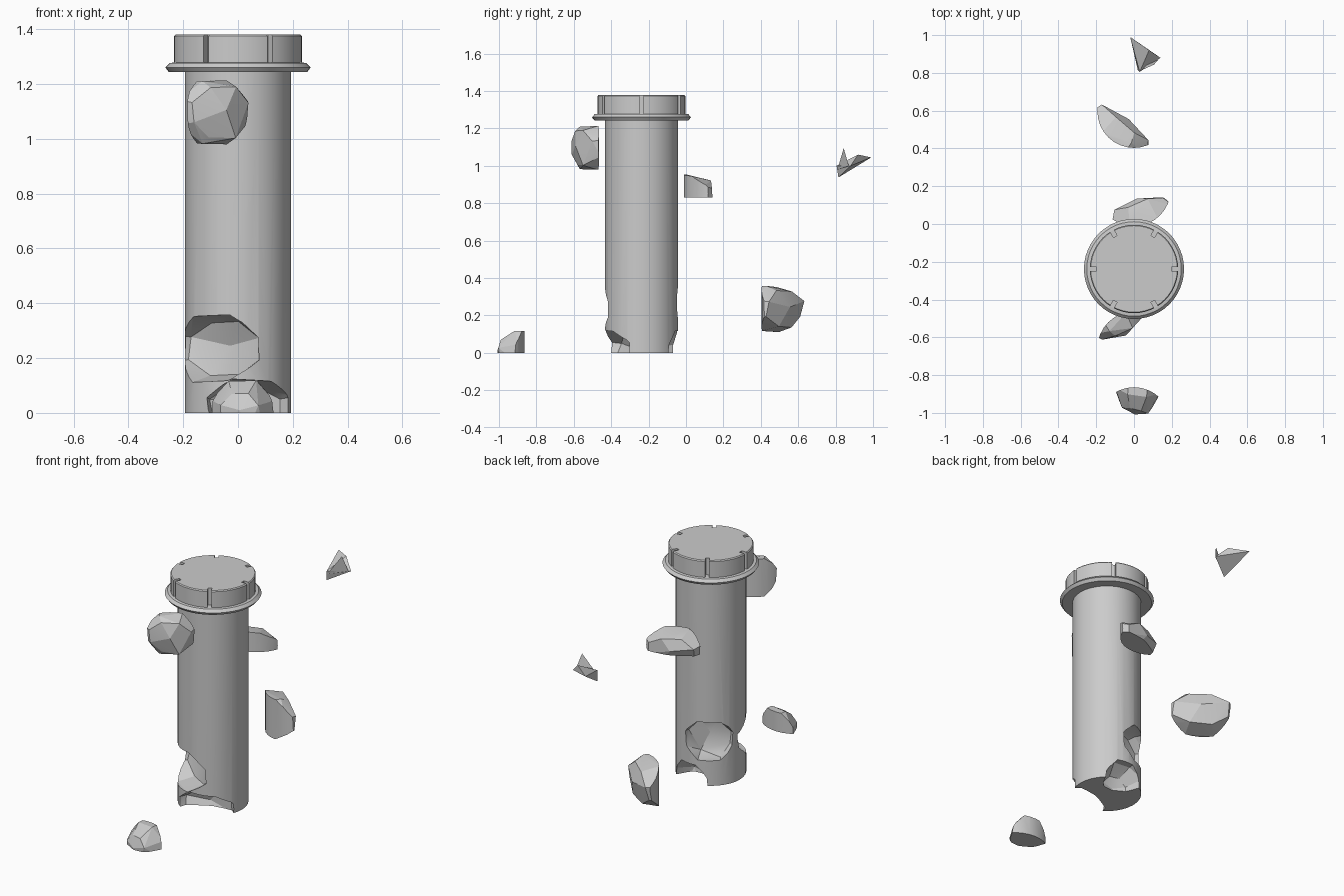
import bpy, bmesh, math, random
from mathutils import Matrix, Vector

if "Cube" in bpy.data.objects:
    bpy.data.objects.remove(bpy.data.objects["Cube"])

AXIS = Vector((0, -0.238, 0))      # column axis
R = 0.194


def link(name, bm):
    bmesh.ops.recalc_face_normals(bm, faces=bm.faces)
    me = bpy.data.meshes.new(name)
    bm.to_mesh(me)
    bm.free()
    ob = bpy.data.objects.new(name, me)
    bpy.context.collection.objects.link(ob)
    return ob


def activate(ob):
    bpy.ops.object.select_all(action='DESELECT')
    ob.select_set(True)
    bpy.context.view_layer.objects.active = ob


def lathe(name, profile, sides):
    """Closed solid turned around the column axis."""
    bm = bmesh.new()
    rings = []
    for r, z in profile:
        turn = [2 * math.pi * i / sides for i in range(sides)]
        rings.append([bm.verts.new(AXIS + Vector((r * math.cos(t), r * math.sin(t), z)))
                      for t in turn])
    for a, b in zip(rings, rings[1:]):
        for i in range(sides):
            j = (i + 1) % sides
            bm.faces.new((a[i], a[j], b[j], b[i]))
    bm.faces.new(rings[0][::-1])
    bm.faces.new(rings[-1])
    return link(name, bm)


def hull(name, pts):
    bm = bmesh.new()
    for p in pts:
        bm.verts.new(p)
    bmesh.ops.convex_hull(bm, input=bm.verts[:])
    loose = [v for v in bm.verts if not v.link_faces]
    bmesh.ops.delete(bm, geom=loose, context='VERTS')
    return link(name, bm)


def fracture(angle, z, width, height, inner, taper, seed):
    """Rough faceted plug driven radially into the column: uneven outline, tapered inner end."""
    rng = random.Random(seed)
    frame = Matrix.Translation(AXIS + Vector((0, 0, z))) @ Matrix.Rotation(math.radians(angle), 4, 'Z')
    n = 8
    pts = [Vector((inner - 0.01, 0, 0.01))]
    for i in range(n):
        t = 2 * math.pi * (i + 0.5) / n
        rough = rng.uniform(0.97, 1.12)
        for depth, scale in ((0.3, 1), (R * 0.85, 1), (inner + 0.02, taper)):
            d = depth + rng.uniform(-0.02, 0.02)
            s = scale * rough
            pts.append(Vector((d, s * width * math.cos(t), s * height * math.sin(t))))
    return hull("fracture_volume", [frame @ p for p in pts])


def boolean(ob, cutter, op):
    activate(ob)
    m = ob.modifiers.new("cut", 'BOOLEAN')
    m.operation, m.object, m.solver = op, cutter, 'EXACT'
    bpy.ops.object.modifier_apply(modifier=m.name)


def smooth(ob, deg=20):
    activate(ob)
    bpy.ops.object.shade_smooth_by_angle(angle=math.radians(deg))


def solid_column(name):
    return lathe(name, [(R, 0), (R, 1.255)], 32)


# Broken pieces: each plug is cut from the column, and the matching chunk is thrown clear
pieces = [
    ("chunk_front_left", (236, 0.235, 0.20, 0.125, 0.06, 0.8, 3), (0, 0.835, 0)),
    ("chunk_back_left", (122, 0.265, 0.15, 0.115, 0.09, 0.8, 5), (0, -0.42, 0.83)),
    ("chunk_front_base", (288, 0.02, 0.19, 0.105, 0.06, 0.75, 8), (0, 0.42, 0.83)),
    ("chunk_back_base", (84, 0.0, 0.125, 0.12, 0.06, 0.6, 11), (0, -0.82, 0)),
]
column = solid_column("column")
for name, spec, offset in pieces:
    cutter = fracture(*spec)
    cutter.hide_render = True
    boolean(column, cutter, 'DIFFERENCE')
    chunk = solid_column(name)
    boolean(chunk, cutter, 'INTERSECT')
    chunk.data.transform(Matrix.Translation(offset))
    smooth(chunk, 14)
    bpy.data.objects.remove(cutter)
smooth(column)

# Small shard with an upright splinter
hull("shard", [(-.02, .99, 1.045), (.14, .88, 1.0), (.02, .815, .938),
               (.03, .805, 1.0), (.08, .92, 1.06)])
hull("shard_splinter", [(.03, .81, .98), (.13, .87, 1.0), (.05, .84, .97), (.105, .843, 1.095)])

# Capital: rounded flange below a drum with six notches
cap = lathe("capital", [(.19, 1.243), (.252, 1.243), (.265, 1.26), (.25, 1.276),
                        (.234, 1.278), (.234, 1.374), (.229, 1.38)], 48)
for k in range(6):
    bm = bmesh.new()
    bmesh.ops.create_cube(bm, size=1)
    bm.transform(Matrix.Translation(AXIS + Vector((0, 0, 1.338)))
                 @ Matrix.Rotation(k * math.pi / 3, 4, 'Z')
                 @ Matrix.Translation((.223, 0, 0)) @ Matrix.Diagonal((.05, .022, .12, 1)))
    cutter = link("notch_cutter", bm)
    cutter.hide_render = True
    boolean(cap, cutter, 'DIFFERENCE')
    bpy.data.objects.remove(cutter)
smooth(cap, 30)
